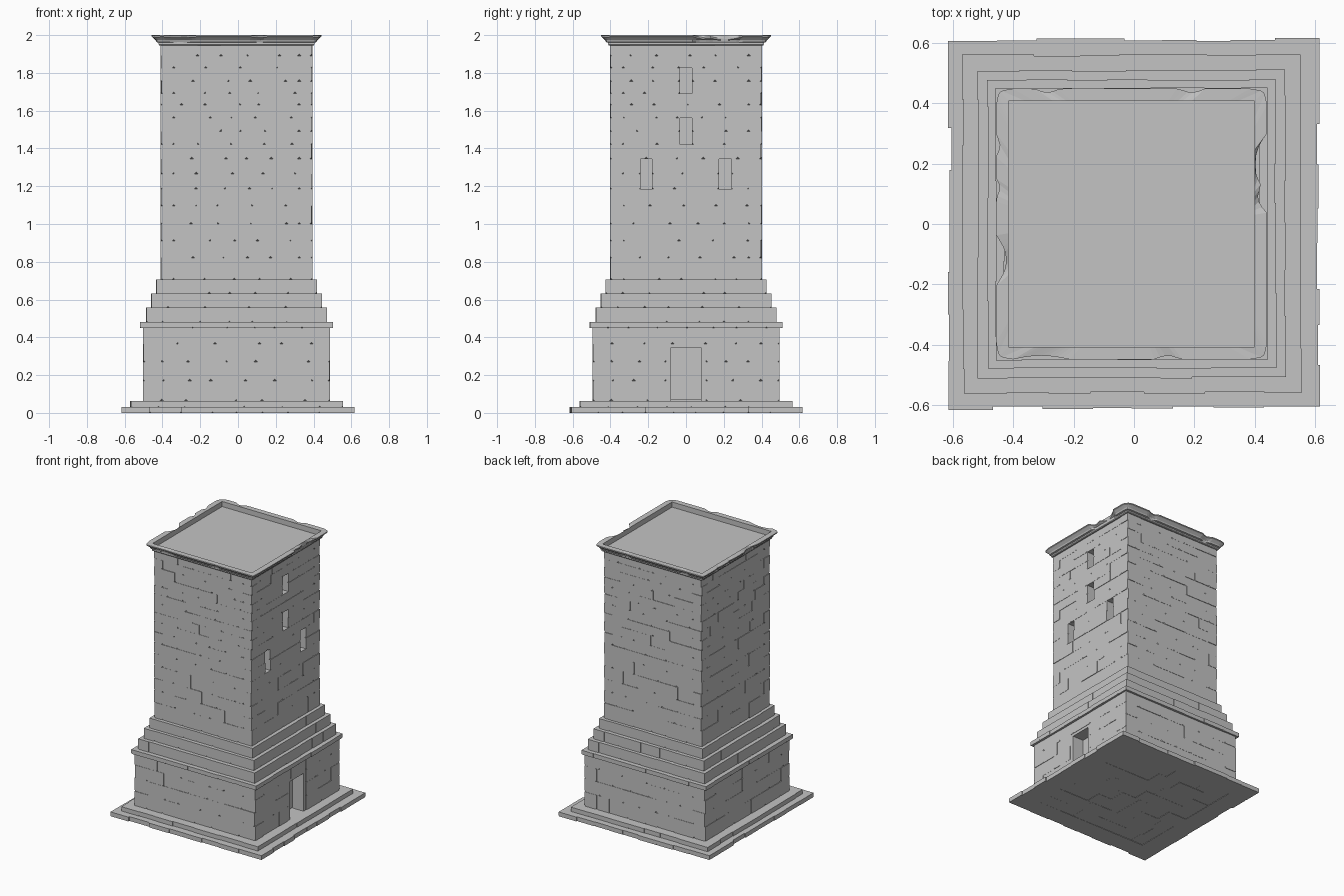
import bpy, bmesh, math, random
from mathutils import Matrix, Vector

random.seed(7)
cube = bpy.data.objects.get("Cube")
if cube:
    bpy.data.objects.remove(cube, do_unlink=True)

stone = bpy.data.materials.new("grey stone")
stone.use_nodes = True
GREY = (0.55, 0.55, 0.55, 1)
stone.diffuse_color = GREY
stone.node_tree.nodes["Principled BSDF"].inputs["Base Color"].default_value = GREY

SHIFT = -0.008  # the tower sits slightly off the plinth centre


def finish(name, bm, x=SHIFT):
    mesh = bpy.data.meshes.new(name)
    bmesh.ops.recalc_face_normals(bm, faces=bm.faces)
    bm.to_mesh(mesh)
    bm.free()
    mesh.materials.append(stone)
    obj = bpy.data.objects.new(name, mesh)
    obj.location.x = x
    bpy.context.collection.objects.link(obj)


def box(bm, lo, hi, turn=0):
    """Axis-aligned box, turned about z in quarter steps."""
    lo, hi = Vector(lo), Vector(hi)
    m = (Matrix.Rotation(turn * math.pi / 2, 4, 'Z')
         @ Matrix.Translation((lo + hi) / 2) @ Matrix.Diagonal((*(hi - lo), 1)))
    return bmesh.ops.create_cube(bm, size=1, matrix=m)["verts"]


def split(a, b, shortest, longest):
    """Cut a run into stones of random length."""
    cuts = [a]
    while b - cuts[-1] > longest:
        cuts.append(cuts[-1] + random.uniform(shortest, longest - shortest * 0.4))
    return list(zip(cuts, cuts[1:] + [b]))


def wall_runs(a, b, z0, z1, openings):
    """Remove the openings from one stretch of wall."""
    runs = [(a, b)]
    for u0, u1, o0, o1 in openings:
        if z0 < o1 - 0.01 and z1 > o0 + 0.01:
            runs = [r for s, e in runs for r in ((s, min(e, u0)), (max(s, u1), e))
                    if r[1] - r[0] > 0.005]
    return runs


def masonry(name, half, levels, depth, rough=0.005, chip=0.009,
            openings=(), sizes=(0.1, 0.24), x=SHIFT):
    """Square band of stone courses with interlocking corners and chipped stones."""
    bm = bmesh.new()
    inner = half - depth
    box(bm, (-inner - 0.004, -inner - 0.004, levels[0] + 0.004),
        (inner + 0.004, inner + 0.004, levels[-1] - 0.001))
    chipped = []
    for row, (z0, z1) in enumerate(zip(levels, levels[1:])):
        for side in range(4):
            a, b = (-half, inner) if row % 2 else (-inner, half)
            holes = openings if side == 0 else ()
            for s, e in wall_runs(a, b, z0, z1, holes):
                for u0, u1 in split(s, e, *sizes):
                    face = half - random.uniform(0, rough)
                    verts = box(bm, (inner, u0, z0), (face, u1, z1), side)
                    outer = [v for v in verts if max(abs(v.co.x), abs(v.co.y)) > face - 0.001
                             and v.co.z < (z0 + z1) / 2]
                    chipped += [v for v in outer if random.random() < 0.75]
    if chip:
        bmesh.ops.bevel(bm, geom=chipped, offset=chip, segments=1,
                        profile=0.5, affect='VERTICES')
    finish(name, bm, x)


# Two-step plinth
masonry("plinth_lower", 0.617, [0, 0.032], 0.15, 0.012, 0.006, sizes=(0.11, 0.22), x=0)
masonry("plinth_upper", 0.563, [0.03, 0.064], 0.15, 0.007, 0.006, sizes=(0.12, 0.26))

# Uneven paving under the plinth
bm = bmesh.new()
for i in range(8):
    y0 = -0.48 + i * 0.12
    for x0, x1 in split(-0.48, 0.48, 0.1, 0.26):
        box(bm, (x0, y0, random.uniform(0, 0.004)), (x1, y0 + 0.12, 0.02))
finish("underside_paving", bm, 0)

# Base storey with the doorway, and its ledge
DOOR = (-0.105, 0.105, 0.06, 0.365)
masonry("base_wall", 0.496, [0.064, 0.17, 0.27, 0.365, 0.452], 0.1, openings=[DOOR])
masonry("base_ledge", 0.512, [0.45, 0.481], 0.1, 0.004, 0.006)

bm = bmesh.new()
for s in (-1, 1):
    u = sorted((s * 0.08, s * 0.105))
    box(bm, (0.4, u[0], 0.064), (0.49, u[1], 0.345))
box(bm, (0.4, -0.105, 0.345), (0.49, 0.105, 0.365))
finish("door_frame", bm)

# Stepped tiers
for name, half, z0, z1 in (("tier_lower", 0.48, 0.48, 0.558),
                           ("tier_middle", 0.453, 0.558, 0.633),
                           ("tier_upper", 0.426, 0.633, 0.706)):
    masonry(name, half, [z0, z1], 0.09, 0.004, 0.007)

# Tall shaft with four narrow windows
WINDOWS = [(-0.033, 0.033, 1.69, 1.825), (-0.033, 0.033, 1.42, 1.56),
           (-0.24, -0.18, 1.185, 1.345), (0.175, 0.24, 1.185, 1.345)]
COURSES = [0.705, 0.82, 0.91, 1.0, 1.095, 1.185, 1.265, 1.345, 1.42, 1.49,
           1.56, 1.63, 1.69, 1.755, 1.825, 1.89, 1.952]
masonry("shaft", 0.402, COURSES, 0.07, openings=WINDOWS)

# Crumbled places on the cornice: side, centre, width, depth
BITES = [(0, 0.2, 0.1, 0.04), (0, 0.09, 0.05, 0.03), (2, 0.12, 0.08, 0.033),
         (2, -0.12, 0.03, 0.012), (2, -0.26, 0.03, 0.012), (1, 0.28, 0.04, 0.012),
         (1, -0.2, 0.04, 0.012), (3, -0.3, 0.09, 0.012), (3, 0.12, 0.04, 0.012)]


def bite(side, u):
    loss = 0.012 * max(0, (abs(u) - 0.4) / 0.05)
    for s, centre, width, deep in BITES:
        t = abs(u - centre) / width
        if s == side and t < 1:
            loss = max(loss, deep * (1 - t * t))
    return loss


# Moulded cornice with a sunken roof
PROFILE = [(0.39, 1.945), (0.412, 1.95), (0.412, 1.96), (0.424, 1.963), (0.428, 1.973),
           (0.442, 1.987), (0.449, 1.992), (0.449, 2.0), (0.368, 2.0), (0.366, 1.985),
           (0.36, 1.985), (0.36, 1.962)]
STEPS = 48
bm = bmesh.new()
rings = []
for half, z in PROFILE:
    ring = []
    for side in range(4):
        for i in range(STEPS):
            f = -1 + 2 * i / STEPS
            loss = bite(side, f * half) if half > 0.42 else 0
            out = max(half - loss, 0.408)
            drop = 0.4 * loss if half > 0.44 else 0
            u = -out if i == 0 else f * half
            ring.append(bm.verts.new(Matrix.Rotation(side * math.pi / 2, 3, 'Z')
                                     @ Vector((out, u, z - drop))))
    rings.append(ring)
for lower, upper in zip(rings, rings[1:]):
    n = len(lower)
    for i in range(n):
        j = (i + 1) % n
        bm.faces.new((lower[i], lower[j], upper[j], upper[i]))
bm.faces.new(rings[-1])
bm.faces.new(rings[0])
finish("cornice_and_roof", bm)
